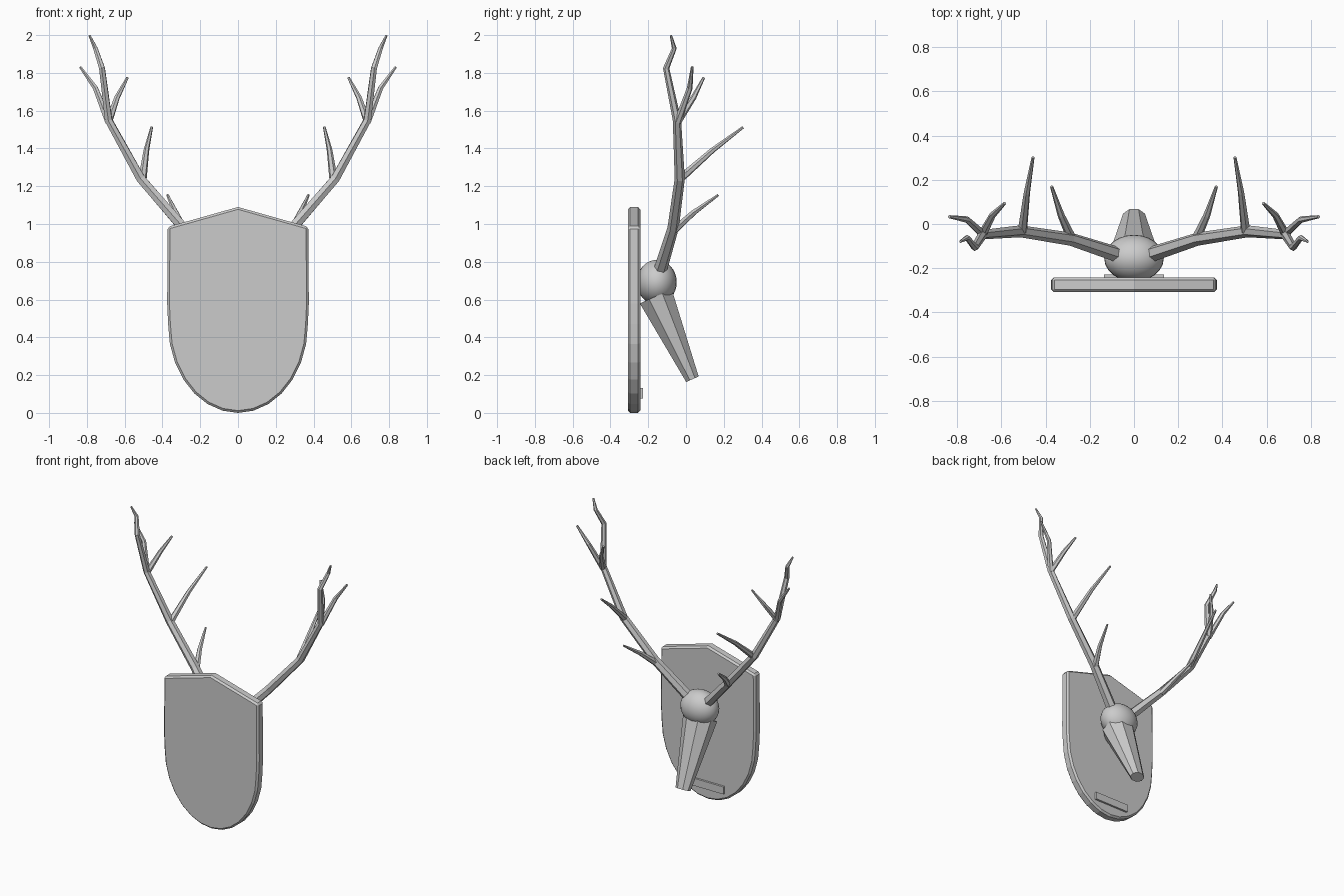
import bpy, bmesh, math
from mathutils import Vector

if "Cube" in bpy.data.objects:
    bpy.data.objects.remove(bpy.data.objects["Cube"])


def finish(name, bm):
    bmesh.ops.recalc_face_normals(bm, faces=bm.faces)
    me = bpy.data.meshes.new(name)
    bm.to_mesh(me)
    bm.free()
    ob = bpy.data.objects.new(name, me)
    bpy.context.collection.objects.link(ob)
    return ob


def tube(bm, path, sides=6):
    """Tapered tube through (x, y, z, radius) points, capped at both ends."""
    pts = [Vector(p[:3]) for p in path]
    rings = []
    for i, p in enumerate(pts):
        d = Vector((0, 0, 0))
        if i > 0:
            d += (p - pts[i - 1]).normalized()
        if i < len(pts) - 1:
            d += (pts[i + 1] - p).normalized()
        d.normalize()
        u = d.cross(Vector((0.6, -0.8, 0))).normalized()
        v = d.cross(u)
        angles = [2 * math.pi * k / sides for k in range(sides)]
        rings.append([bm.verts.new(p + path[i][3] * (u * math.cos(a) + v * math.sin(a)))
                      for a in angles])
    for a, b in zip(rings, rings[1:]):
        for k in range(sides):
            n = (k + 1) % sides
            bm.faces.new((a[k], a[n], b[n], b[k]))
    bm.faces.new(rings[0])
    bm.faces.new(rings[-1])


# Shield board: pointed top, straight sides, rounded bottom
half = [(0.372, 0.985), (0.375, 0.58)]
half += [(0.37 * math.cos(t), 0.47 - 0.47 * math.sin(t))
         for t in [math.pi / 2 * i / 7 for i in range(7)]]
outline = [(0, 1.09)] + half + [(0, 0)] + [(-x, z) for x, z in reversed(half)]
bm = bmesh.new()
face = bm.faces.new([bm.verts.new((x, -0.308, z)) for x, z in outline])
ext = bmesh.ops.extrude_face_region(bm, geom=[face])
bmesh.ops.translate(bm, vec=(0, 0.066, 0),
                    verts=[g for g in ext["geom"] if isinstance(g, bmesh.types.BMVert)])
shield = finish("shield_board", bm)
bev = shield.modifiers.new("bevel", "BEVEL")
bev.width = 0.012
bev.segments = 1
bev.limit_method = "ANGLE"
bev.angle_limit = math.radians(50)

# Name plate
bpy.ops.mesh.primitive_cube_add(size=1, location=(0, -0.237, 0.104))
plate = bpy.context.object
plate.name = "plate"
plate.scale = (0.27, 0.018, 0.053)

# Skull
bpy.ops.mesh.primitive_uv_sphere_add(segments=24, ring_count=16, radius=1,
                                     location=(0, -0.155, 0.692))
skull = bpy.context.object
skull.name = "skull"
skull.scale = (0.135, 0.106, 0.118)
bpy.ops.object.shade_smooth()

# Snout: eight-sided taper, a little wider than deep
start, end = Vector((0, -0.16, 0.617)), Vector((0, 0.034, 0.178))
axis = (end - start).normalized()
side = Vector((1, 0, 0))
depth = axis.cross(side)
bm = bmesh.new()
rings = []
for c, rx, ry in ((start, 0.118, 0.1), (end, 0.053, 0.039)):
    rings.append([bm.verts.new(c + side * rx * math.cos(a) + depth * ry * math.sin(a))
                  for a in [math.pi / 8 + math.pi / 4 * k for k in range(8)]])
for k in range(8):
    n = (k + 1) % 8
    bm.faces.new((rings[0][k], rings[0][n], rings[1][n], rings[1][k]))
bm.faces.new(rings[0])
bm.faces.new(rings[1])
finish("snout", bm)

# Antlers: main beam and four tines, mirrored
branches = [
    [(0.07, -0.14, 0.745, 0.036), (0.29, -0.068, 0.98, 0.03), (0.515, -0.033, 1.24, 0.027),
     (0.685, -0.048, 1.55, 0.022), (0.72, -0.105, 1.825, 0.017),
     (0.755, -0.062, 1.93, 0.013), (0.786, -0.08, 1.998, 0.006)],
    [(0.285, -0.06, 0.97, 0.022), (0.33, 0.04, 1.06, 0.016), (0.373, 0.17, 1.153, 0.007)],
    [(0.505, -0.03, 1.24, 0.022), (0.485, 0.14, 1.39, 0.015), (0.457, 0.302, 1.512, 0.007)],
    [(0.685, -0.045, 1.54, 0.02), (0.64, 0.04, 1.67, 0.015), (0.585, 0.094, 1.775, 0.007)],
    [(0.685, -0.045, 1.54, 0.02), (0.755, 0.02, 1.72, 0.015), (0.836, 0.033, 1.832, 0.007)],
]
bm = bmesh.new()
for b in branches:
    tube(bm, b)
antlers = finish("antlers", bm)
mir = antlers.modifiers.new("mirror", "MIRROR")
mir.use_mirror_merge = False
